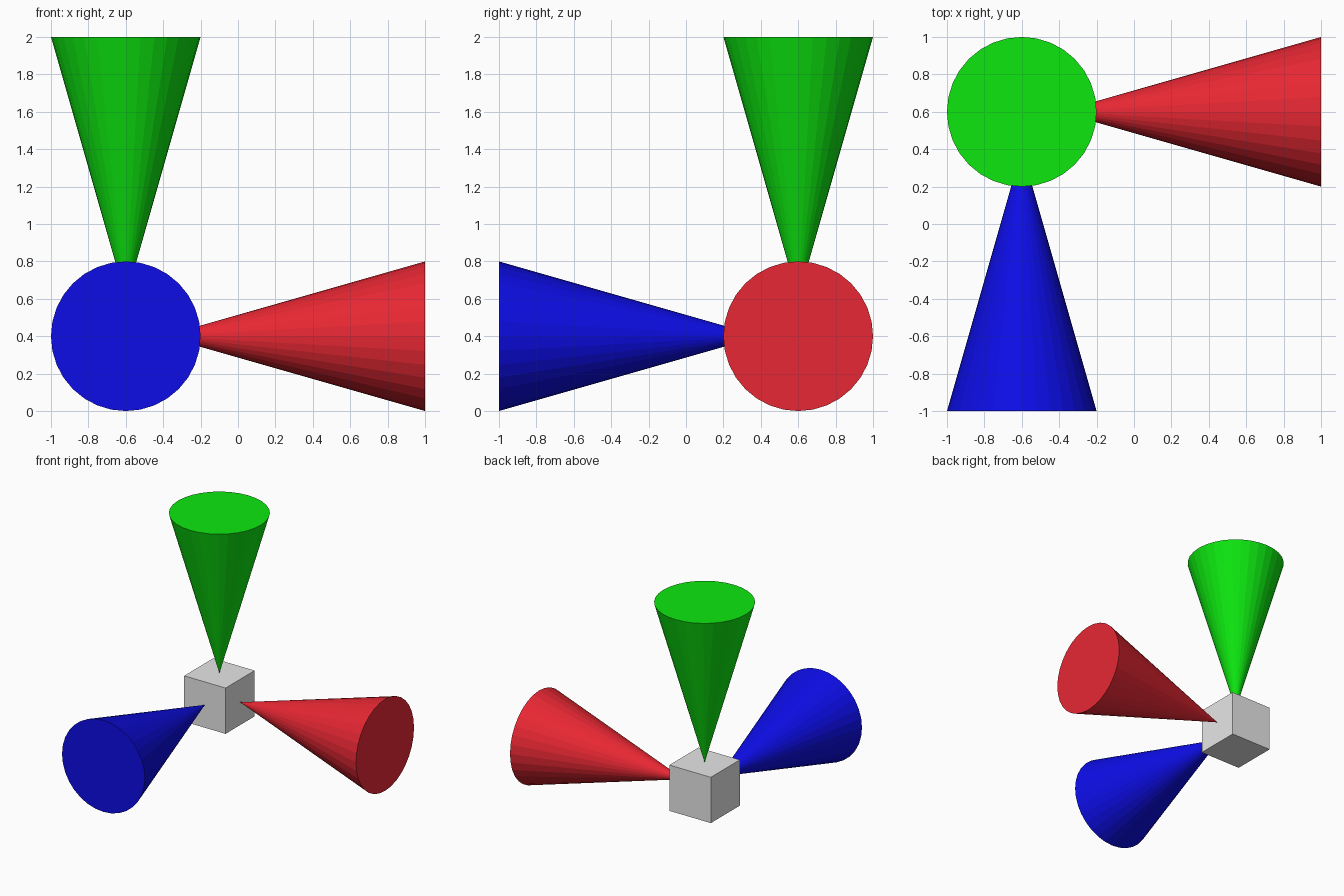
import bpy
from mathutils import Vector

if "Cube" in bpy.data.objects:
    bpy.data.objects.remove(bpy.data.objects["Cube"])

CENTRE = Vector((-0.6, 0.6, 0.4))   # middle of the hub cube
HALF = 0.2                          # half the cube side
LENGTH, RADIUS = 1.4, 0.4           # cone size


def material(name, rgb):
    mat = bpy.data.materials.new(name)
    mat.diffuse_color = (*rgb, 1)
    mat.use_nodes = True
    mat.node_tree.nodes["Principled BSDF"].inputs["Base Color"].default_value = mat.diffuse_color
    return mat


def cone(name, direction, mat):
    """Cone with its tip on the cube face and its base pointing outward."""
    d = Vector(direction)
    bpy.ops.mesh.primitive_cone_add(
        vertices=32, radius1=RADIUS, radius2=0, depth=LENGTH,
        location=CENTRE + d * (HALF + LENGTH / 2))
    ob = bpy.context.object
    ob.rotation_euler = (-d).to_track_quat('Z', 'Y').to_euler()
    ob.name = name
    ob.data.materials.append(mat)


# Hub cube
bpy.ops.mesh.primitive_cube_add(size=2 * HALF, location=CENTRE)
hub = bpy.context.object
hub.name = "hub_cube"
hub.data.materials.append(material("light grey", (0.8, 0.8, 0.8)))

# One cone for each axis
cone("right_cone", (1, 0, 0), material("red", (0.82, 0.021, 0.034)))
cone("front_cone", (0, -1, 0), material("blue", (0.004, 0.004, 0.8)))
cone("top_cone", (0, 0, 1), material("green", (0.004, 0.8, 0.005)))
